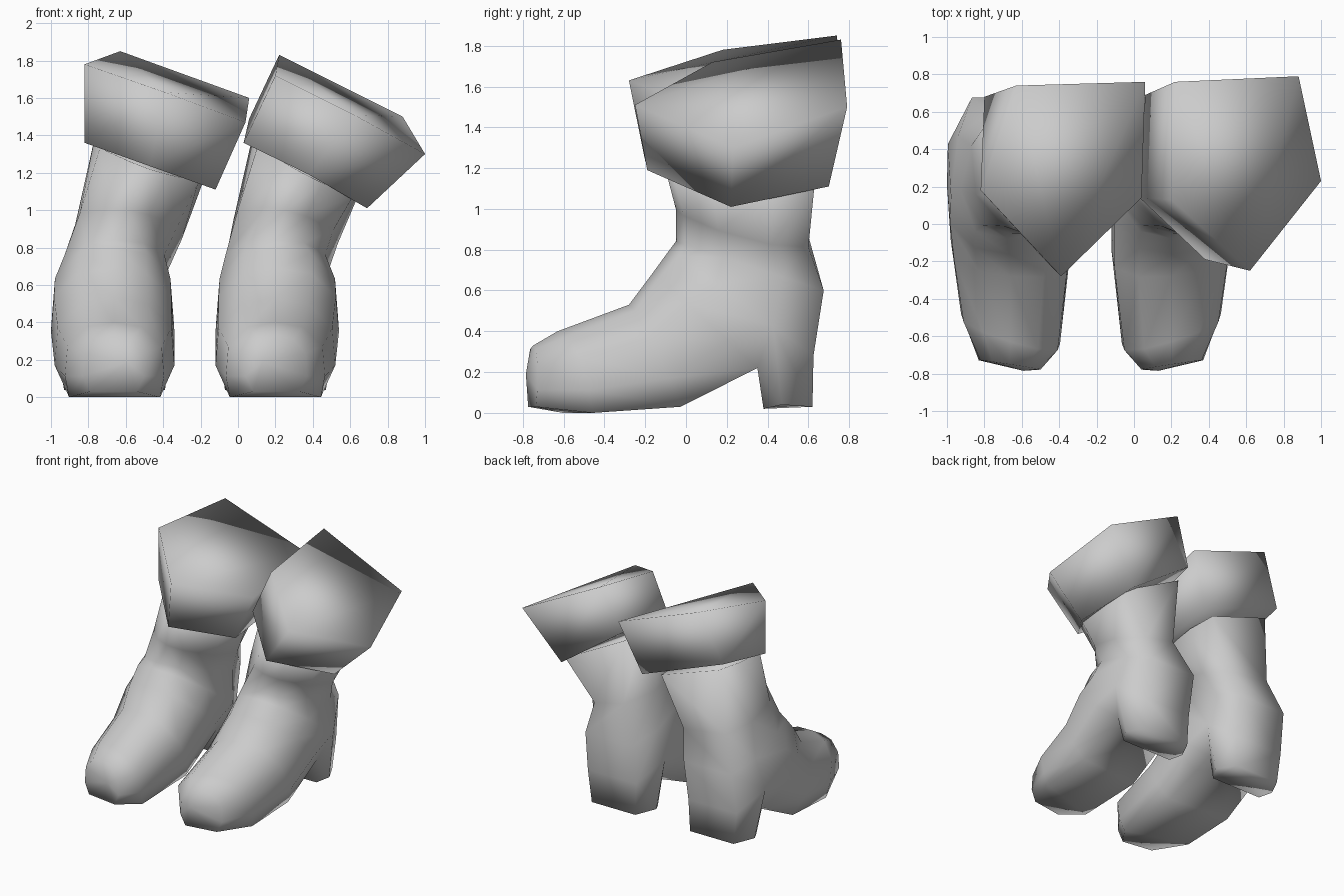
import bpy
import bmesh
from mathutils import Vector

cube = bpy.data.objects.get("Cube")
if cube:
    bpy.data.objects.remove(cube)

grey = bpy.data.materials.new("plain_grey")
grey.use_nodes = True
grey.diffuse_color = (0.6, 0.6, 0.6, 1)
grey.node_tree.nodes["Principled BSDF"].inputs["Base Color"].default_value = (0.6, 0.6, 0.6, 1)


def finish(bm, name):
    """Turn a bmesh into a smooth grey object."""
    bmesh.ops.recalc_face_normals(bm, faces=bm.faces)
    mesh = bpy.data.meshes.new(name)
    bm.to_mesh(mesh)
    bm.free()
    mesh.shade_smooth()
    mesh.materials.append(grey)
    bpy.context.collection.objects.link(bpy.data.objects.new(name, mesh))


def add_ring(bm, points):
    return [bm.verts.new(p) for p in points]


def bridge(bm, a, b, skip=()):
    """Join two equal rings with quads, leaving out the skipped sides."""
    n = len(a)
    for i in range(n):
        if i not in skip:
            j = (i + 1) % n
            bm.faces.new((a[i], a[j], b[j], b[i]))


# Cross-section: (sideways, share of the way from front/top to back/bottom)
HALF = [(0.55, 0.06), (0.95, 0.32), (1.0, 0.72), (1.0, 1.0)]
SECTION = [(0, 0)] + HALF + [(-u, t) for u, t in reversed(HALF)]


def section(cx, half, front, back, base=0.72, yaw=0, tilt=0, sharp=0):
    """Ring from front to back (y, z); base sets the width at the back or sole,
    yaw swings the ring, tilt lowers its +x side, sharp narrows the front."""
    f, b = Vector((0, *front)), Vector((0, *back))
    ring = []
    for u, t in SECTION:
        u *= base if t == 1 else 1 - sharp * (1 - t) ** 6
        ring.append(f.lerp(b, t) + Vector((cx + u * half, yaw * u, -tilt * u)))
    return ring


# Foot sections from toe to ankle
FOOT = [
    section(0.205, 0.165, (-0.75, 0.33), (-0.755, 0.03), base=0.75, yaw=0.025),
    section(0.20, 0.265, (-0.63, 0.40), (-0.53, 0.0), base=0.92, yaw=0.08),
    section(0.20, 0.32, (-0.28, 0.53), (-0.05, 0.03), base=0.8, yaw=0.03),
    section(0.21, 0.33, (-0.16, 0.69), (0.35, 0.22)),
    section(0.21, 0.325, (-0.08, 0.80), (0.625, 0.28), base=0.65),
    section(0.20, 0.28, (-0.05, 0.84), (0.675, 0.6), base=0.74),
]
# Heel floor outline, from one breast corner round the back to the other
HEEL_HALF = [(0.22, 0.38, 0.02), (0.27, 0.47, 0.04), (0.19, 0.62, 0.03)]
HEEL = HEEL_HALF + [(-x, y, z) for x, y, z in reversed(HEEL_HALF)]


def boot(name, ankle, shaft, mirrored=False):
    bm = bmesh.new()
    rings = [add_ring(bm, r) for r in FOOT + [ankle, shaft]]
    for k, (a, b) in enumerate(zip(rings, rings[1:])):
        # The sole is left open behind the arch for the heel
        bridge(bm, a, b, skip=(3, 4, 5) if k == 3 else ())
    bm.faces.new(rings[-1])

    # Toe cap
    tip = bm.verts.new((0.13, -0.785, 0.19))
    toe = rings[0]
    for i, v in enumerate(toe):
        bm.faces.new((v, tip, toe[(i + 1) % len(toe)]))

    # Block heel, drawn down from the opening
    arch, back = rings[3], rings[4]
    bm.faces.new((arch[3], arch[4], back[3]))
    bm.faces.new((arch[5], arch[6], back[6]))
    floor = add_ring(bm, [(0.2 + x, y, z) for x, y, z in HEEL])
    bridge(bm, [arch[4], *back[3:7], arch[5]], floor)
    bm.faces.new(floor)

    if mirrored:
        for v in bm.verts:
            v.co.x = -0.46 - v.co.x
    finish(bm, name)


def cuff(name, top, bottom):
    """Five-sided fold-over cuff."""
    bm = bmesh.new()
    upper, lower = add_ring(bm, top), add_ring(bm, bottom)
    bridge(bm, upper, lower)
    bm.faces.new(upper)
    bm.faces.new(lower)
    finish(bm, name)


# The two feet mirror each other, but both shafts lean towards +x
boot("left_boot",
     section(0.255, 0.28, (-0.05, 1.0), (0.60, 0.84), base=0.45, tilt=0.06, sharp=0.4),
     section(0.36, 0.285, (-0.1, 1.19), (0.63, 1.25), base=0.9, tilt=0.15, sharp=0.6))
boot("right_boot",
     section(0.125, 0.285, (-0.05, 1.0), (0.60, 0.84), base=0.65, tilt=-0.04, sharp=0.4),
     section(0.015, 0.295, (-0.1, 1.22), (0.63, 1.29), base=0.85, tilt=-0.1, sharp=0.6),
     mirrored=True)

cuff("left_cuff",
     [(0.20, 0.13, 1.72), (0.22, 0.76, 1.83), (0.88, 0.79, 1.5), (1.0, 0.23, 1.3), (0.62, -0.25, 1.51)],
     [(0.03, 0.14, 1.36), (0.06, 0.69, 1.49), (0.60, 0.70, 1.11), (0.69, 0.22, 1.01), (0.38, -0.19, 1.19)])
cuff("right_cuff",
     [(-0.82, 0.18, 1.78), (-0.63, 0.74, 1.85), (0.06, 0.76, 1.6), (0.04, 0.14, 1.47), (-0.39, -0.28, 1.63)],
     [(-0.82, 0.18, 1.36), (-0.80, 0.68, 1.46), (-0.1, 0.69, 1.2), (-0.12, 0.14, 1.11), (-0.47, -0.2, 1.235)])
